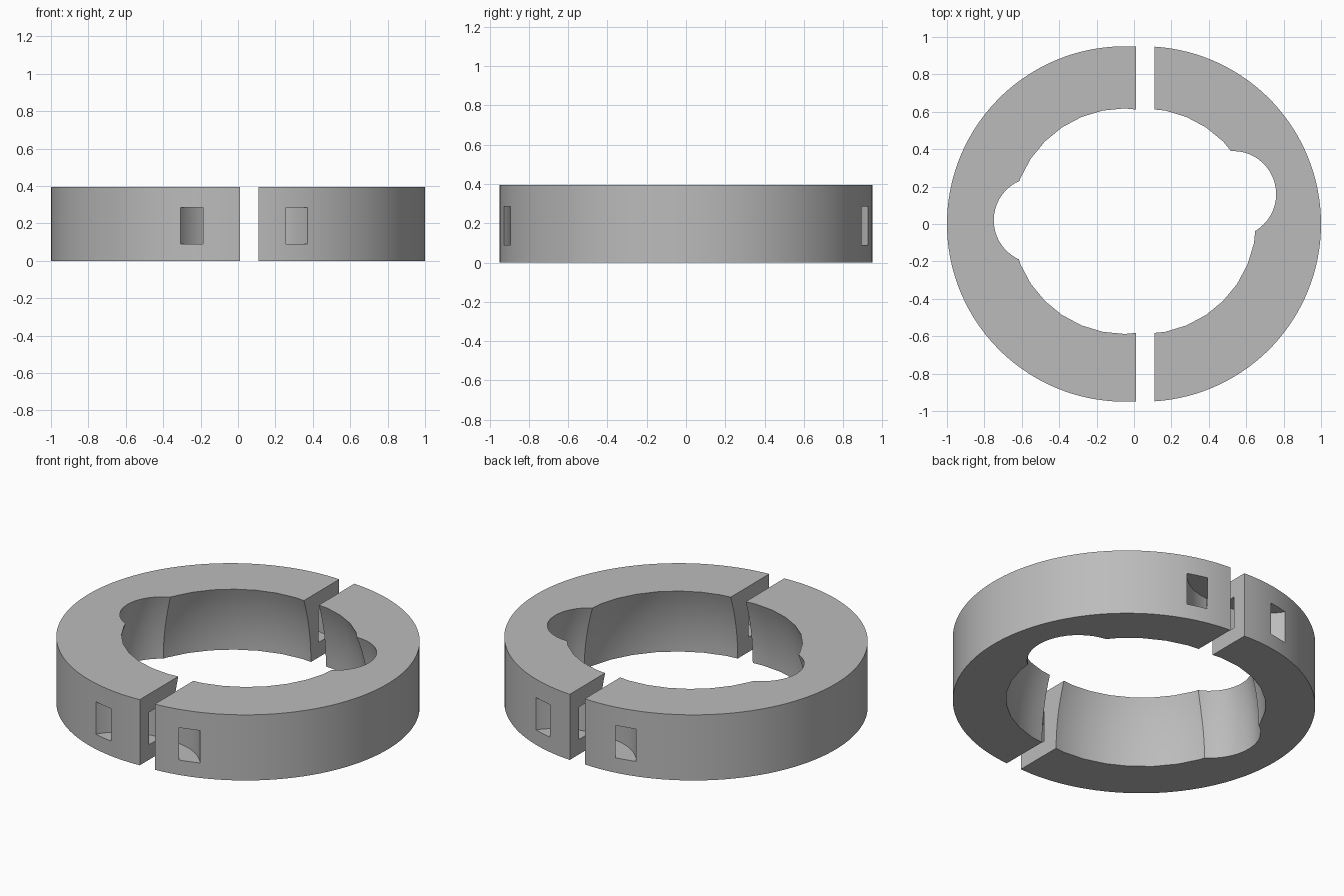
import bpy, bmesh, math

if "Cube" in bpy.data.objects:
    bpy.data.objects.remove(bpy.data.objects["Cube"])

H = 0.395          # ring height
R_OUT = 0.95       # outer radius
SHIFT = 0.05       # each half is pulled apart by this much
SPLIT = 0.06       # split plane before pulling apart

grey = bpy.data.materials.new("light grey")
grey.diffuse_color = (0.5, 0.5, 0.5, 1)
grey.use_nodes = True
grey.node_tree.nodes["Principled BSDF"].inputs["Base Color"].default_value = grey.diffuse_color


def circle(cx, cy, r, n, start=0.0, sweep=2 * math.pi, closed=True):
    steps = n if closed else n + 1
    return [(cx + r * math.cos(start + sweep * i / n),
             cy + r * math.sin(start + sweep * i / n)) for i in range(steps)]


def loft(name, layers):
    """Closed solid through (z, outline) layers."""
    bm = bmesh.new()
    rings = [[bm.verts.new((x, y, z)) for x, y in pts] for z, pts in layers]
    n = len(rings[0])
    for a, b in zip(rings, rings[1:]):
        for i in range(n):
            j = (i + 1) % n
            bm.faces.new((a[i], a[j], b[j], b[i]))
    bm.faces.new(rings[0][::-1])
    bm.faces.new(rings[-1])
    bmesh.ops.recalc_face_normals(bm, faces=bm.faces)
    mesh = bpy.data.meshes.new(name)
    bm.to_mesh(mesh)
    bm.free()
    obj = bpy.data.objects.new(name, mesh)
    bpy.context.collection.objects.link(obj)
    mesh.materials.append(grey)
    return obj


def scoop(name, cx, cy, r_top, r_bottom, n):
    """Rounded cutter, wider at the bottom."""
    layers = []
    for i in range(-1, 12):
        z = H * i / 10
        t = max(z, 0) / H
        r = math.sqrt(r_bottom ** 2 - (r_bottom ** 2 - r_top ** 2) * t * t)
        layers.append((z, circle(cx, cy, r, n)))
    return loft(name, layers)


def tie_channel(name, cx, cy):
    """Rectangular-section ring that cuts a curved tunnel."""
    bm = bmesh.new()
    n = 72
    section = [(0.24, 0.09), (0.35, 0.09), (0.35, 0.285), (0.24, 0.285)]
    rings = []
    for i in range(n):
        a = 2 * math.pi * i / n
        rings.append([bm.verts.new((cx + r * math.cos(a), cy + r * math.sin(a), z))
                      for r, z in section])
    for i in range(n):
        a, b = rings[i], rings[(i + 1) % n]
        for k in range(4):
            m = (k + 1) % 4
            bm.faces.new((a[k], b[k], b[m], a[m]))
    bmesh.ops.recalc_face_normals(bm, faces=bm.faces)
    mesh = bpy.data.meshes.new(name)
    bm.to_mesh(mesh)
    bm.free()
    obj = bpy.data.objects.new(name, mesh)
    bpy.context.collection.objects.link(obj)
    mesh.materials.append(grey)
    return obj


def cut(obj, cutter):
    mod = obj.modifiers.new("cut", 'BOOLEAN')
    mod.operation = 'DIFFERENCE'
    mod.solver = 'EXACT'
    mod.object = cutter
    cutter.hide_render = True
    bpy.context.view_layer.objects.active = obj
    bpy.ops.object.modifier_apply(modifier=mod.name)
    bpy.data.objects.remove(cutter)


def half_ring(name, side, notch):
    cx = side * SHIFT
    # outer arc ends on the split plane
    a = math.acos(SPLIT / R_OUT)
    if side < 0:
        pts = circle(cx, 0, R_OUT, 72, a, 2 * (math.pi - a), False)
    else:
        pts = circle(cx, 0, R_OUT, 64, -a, 2 * a, False)
    obj = loft(name, [(0, pts), (H, pts)])
    # central opening and side notch
    cut(obj, scoop("opening_cutter", cx, 0.015, 0.603, 0.67, 32))
    cut(obj, scoop("notch_cutter", *notch, 0.23, 0.28, 48))
    # tie tunnels at front and back
    for s in (-1, 1):
        cut(obj, tie_channel("channel_cutter", 0.04 + cx, s * 1.1))
    bpy.ops.object.select_all(action='DESELECT')
    obj.select_set(True)
    bpy.context.view_layer.objects.active = obj
    bpy.ops.object.shade_smooth_by_angle(angle=math.radians(25))


half_ring("left_half_ring", -1, (-0.52, 0.02))
half_ring("right_half_ring", 1, (0.53, 0.16))
